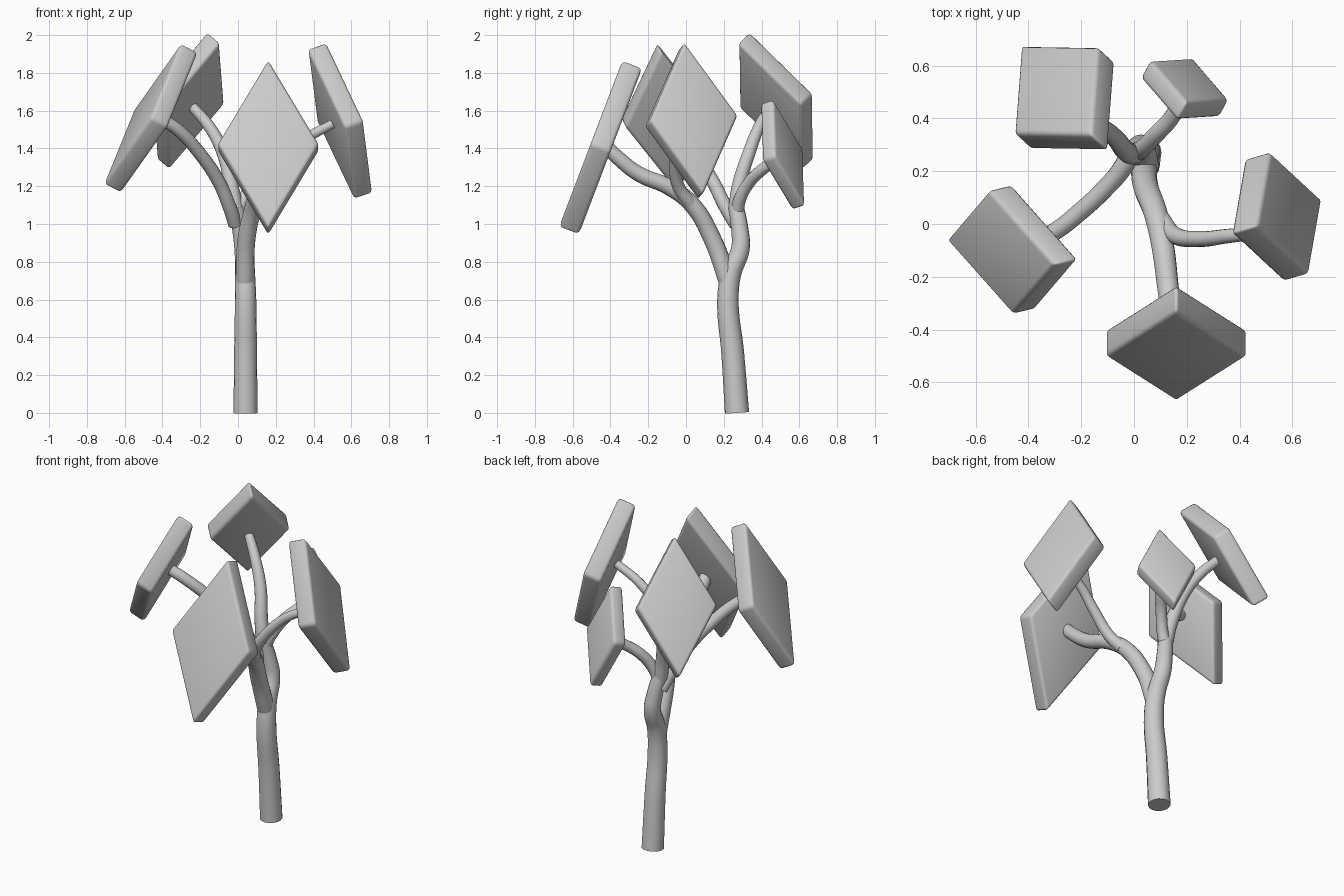
import bpy, bmesh
from mathutils import Vector

if "Cube" in bpy.data.objects:
    bpy.data.objects.remove(bpy.data.objects["Cube"])


def finish(ob):
    bpy.ops.object.select_all(action='DESELECT')
    ob.select_set(True)
    bpy.context.view_layer.objects.active = ob
    if ob.type == 'CURVE':
        bpy.ops.object.convert(target='MESH')
    bpy.ops.object.shade_smooth_by_angle(angle=0.9)


def limb(name, pts, r0, r1):
    """Tapered round limb through a few points."""
    cu = bpy.data.curves.new(name, 'CURVE')
    cu.dimensions = '3D'
    cu.bevel_depth = 1.0
    cu.bevel_resolution = 6
    cu.use_fill_caps = True
    cu.resolution_u = 8
    sp = cu.splines.new('BEZIER')
    sp.bezier_points.add(len(pts) - 1)
    for i, (bp, p) in enumerate(zip(sp.bezier_points, pts)):
        bp.co = p
        bp.radius = r0 + (r1 - r0) * i / (len(pts) - 1)
        bp.handle_left_type = bp.handle_right_type = 'AUTO'
    ob = bpy.data.objects.new(name, cu)
    bpy.context.collection.objects.link(ob)
    finish(ob)


def slab(name, c, a, b, t):
    """Rounded diamond slab: centre, two half diagonals, thickness."""
    c, a, b = Vector(c), Vector(a) * 1.03, Vector(b) * 1.03
    n = a.cross(b).normalized() * t / 2
    bm = bmesh.new()
    ring = (a, b, -a, -b)
    lo = [bm.verts.new(c + v - n) for v in ring]
    hi = [bm.verts.new(c + v + n) for v in ring]
    bm.faces.new(lo[::-1])
    bm.faces.new(hi)
    for i in range(4):
        j = (i + 1) % 4
        bm.faces.new((lo[i], lo[j], hi[j], hi[i]))
    bmesh.ops.recalc_face_normals(bm, faces=bm.faces)
    bmesh.ops.bevel(bm, geom=bm.edges[:], offset=0.018, segments=3,
                    profile=0.5, affect='EDGES')
    me = bpy.data.meshes.new(name)
    bm.to_mesh(me)
    bm.free()
    ob = bpy.data.objects.new(name, me)
    bpy.context.collection.objects.link(ob)
    finish(ob)


# Trunk, running on into the back left branch
limb("trunk", [(.04, .27, 0), (.04, .247, .32), (.04, .222, .6), (.037, .24, .74),
               (.03, .288, .87), (.015, .285, .97), (-.01, .265, 1.09)], .064, .042)
limb("back_left_branch", [(-.01, .265, 1.07), (-.035, .28, 1.2), (-.08, .335, 1.38),
                          (-.155, .39, 1.52), (-.24, .45, 1.62)], .042, .027)

# Other branches
limb("front_branch", [(.037, .225, .69), (.045, .14, .92), (.085, .03, 1.105),
                      (.11, -.09, 1.195), (.13, -.25, 1.265), (.145, -.36, 1.35),
                      (.15, -.43, 1.42)], .05, .036)
limb("right_branch", [(.1, .02, 1.11), (.15, -.04, 1.2), (.25, -.057, 1.34),
                      (.36, -.045, 1.45), (.5, -.03, 1.53)], .036, .024)
limb("left_branch", [(-.015, .265, 1.0), (-.045, .21, 1.09), (-.1, .145, 1.22),
                     (-.2, .05, 1.37), (-.32, -.04, 1.5), (-.43, -.085, 1.57)], .038, .032)
limb("back_right_branch", [(-.005, .27, 1.05), (.03, .285, 1.13), (.08, .335, 1.22),
                           (.14, .4, 1.285), (.185, .48, 1.34)], .034, .03)

# Foliage slabs
slab("front_foliage", (.16, -.452, 1.405), (0, .165, .433), (.26, 0, 0), .112)
slab("right_foliage", (.541, .028, 1.545), (.12, .048, -.39), (-.072, .226, .015), .11)
slab("left_foliage", (-.461, -.097, 1.56), (.2, -.045, .365), (-.043, .229, .022), .105)
slab("back_left_foliage", (-.263, .477, 1.652), (.13, -.165, .328), (.155, .16, .01), .11)
slab("back_right_foliage", (.192, .512, 1.367), (-.012, -.083, .278), (.146, -.073, -.02), .082)
